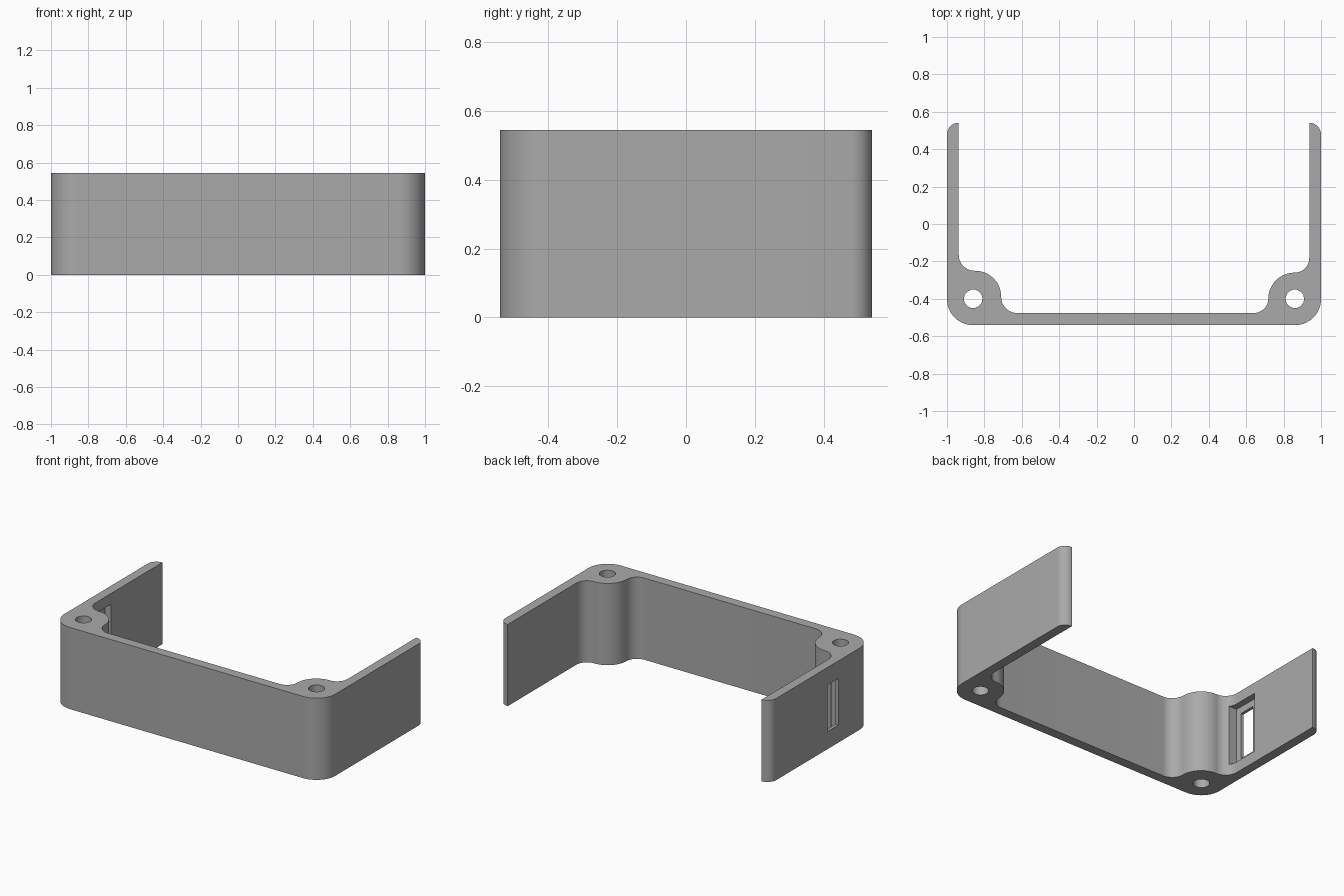
import bpy
import bmesh
import math

if "Cube" in bpy.data.objects:
    bpy.data.objects.remove(bpy.data.objects["Cube"], do_unlink=True)

HEIGHT = 0.545
BACK, FRONT = 0.541, -0.541
INNER = 0.937           # inside face of the side walls
FLOOR = -0.476          # inside face of the front wall
HOLE = (0.86, -0.40)
STEPS = 14

grey = bpy.data.materials.new("plain grey")
grey.use_nodes = True
colour = (0.4, 0.4, 0.4, 1)
grey.diffuse_color = colour
grey.node_tree.nodes["Principled BSDF"].inputs["Base Color"].default_value = colour


def arc(cx, cy, r, start, end):
    """Points on a circular arc, angles in degrees."""
    angles = [math.radians(start + (end - start) * i / STEPS) for i in range(STEPS + 1)]
    return [(cx + r * math.cos(a), cy + r * math.sin(a)) for a in angles]


def half_profile(boss_x, boss_top, fillet):
    """Right half of the outline, from the outside front to the inside front."""
    r = 0.14
    tip = 1 - INNER
    points = arc(1 - r, FRONT + r, r, -90, 0)                      # outer corner
    points += arc(INNER, BACK - tip, tip, 0, 90)                   # rounded wall end
    points += arc(INNER - fillet, boss_top + fillet, fillet, 0, -90)
    points += arc(boss_x + r, boss_top - r, r, 90, 180)            # screw boss
    points += arc(boss_x - fillet, FLOOR + fillet, fillet, 0, -90)
    return points


def extrude(name, outline, z0, z1):
    bm = bmesh.new()
    face = bm.faces.new([bm.verts.new((x, y, z0)) for x, y in outline])
    top = bmesh.ops.extrude_face_region(bm, geom=[face])
    verts = [v for v in top["geom"] if isinstance(v, bmesh.types.BMVert)]
    bmesh.ops.translate(bm, verts=verts, vec=(0, 0, z1 - z0))
    bmesh.ops.remove_doubles(bm, verts=bm.verts[:], dist=0.0005)
    bmesh.ops.recalc_face_normals(bm, faces=bm.faces[:])
    mesh = bpy.data.meshes.new(name)
    bm.to_mesh(mesh)
    bm.free()
    mesh.materials.append(grey)
    obj = bpy.data.objects.new(name, mesh)
    bpy.context.collection.objects.link(obj)
    return obj


def box(name, x0, x1, y0, y1, z0, z1):
    return extrude(name, [(x0, y0), (x1, y0), (x1, y1), (x0, y1)], z0, z1)


# Bracket: one continuous wall with a screw boss in each front corner
left_side = half_profile(0.718, -0.26, 0.078)
right_side = [(-x, y) for x, y in reversed(half_profile(0.71, -0.25, 0.085))]
bracket = extrude("corner_bracket", left_side + right_side, 0, HEIGHT)

# Screw holes, and a slot with a wider recess on the inside of the right wall
cutters = [
    extrude(f"screw_hole_{i}", arc(side * HOLE[0], HOLE[1], 0.05, 0, 360), -0.1, HEIGHT + 0.1)
    for i, side in enumerate((-1, 1))
]
middle = HEIGHT / 2
cutters.append(box("recess_cutter", -0.98, -0.86, -0.215, 0.0, middle - 0.2, middle + 0.2))
cutters.append(box("slot_cutter", -1.1, -0.95, -0.177, -0.062, middle - 0.155, middle + 0.155))

bpy.ops.object.select_all(action="DESELECT")
bpy.context.view_layer.objects.active = bracket
bracket.select_set(True)
for cutter in cutters:
    cutter.hide_render = True
    cut = bracket.modifiers.new(cutter.name, "BOOLEAN")
    cut.operation = "DIFFERENCE"
    cut.solver = "EXACT"
    cut.object = cutter
    bpy.ops.object.modifier_apply(modifier=cut.name)
    bpy.data.objects.remove(cutter, do_unlink=True)

bpy.ops.object.shade_smooth_by_angle(angle=math.radians(30))
